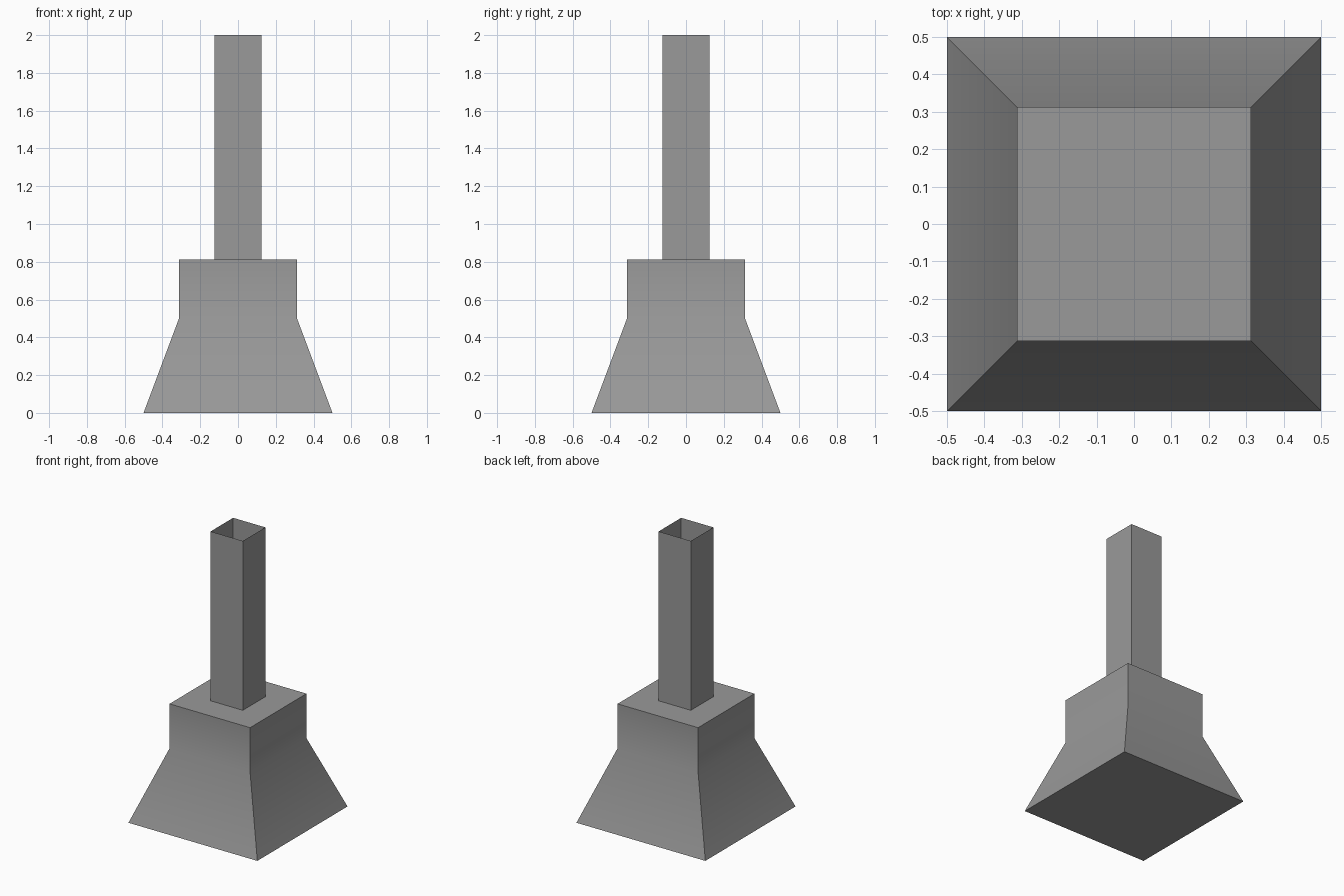
import bpy
import bmesh
import math

default_cube = bpy.data.objects.get("Cube")
if default_cube:
    bpy.data.objects.remove(default_cube, do_unlink=True)

grey = bpy.data.materials.new("stone_grey")
grey.use_nodes = True
colour = (0.32, 0.32, 0.32, 1)
grey.diffuse_color = colour
grey.node_tree.nodes["Principled BSDF"].inputs["Base Color"].default_value = colour


def square_loft(name, profile, capped):
    """Skin square rings given as (half width, height), optionally closed."""
    bm = bmesh.new()
    rings = [[bm.verts.new((sx * half, sy * half, z))
              for sx, sy in ((-1, -1), (1, -1), (1, 1), (-1, 1))]
             for half, z in profile]
    for low, high in zip(rings, rings[1:]):
        for i in range(4):
            j = (i + 1) % 4
            bm.faces.new((low[i], low[j], high[j], high[i]))
    if capped:
        bm.faces.new(rings[0][::-1])
        bm.faces.new(rings[-1])
    mesh = bpy.data.meshes.new(name)
    bm.to_mesh(mesh)
    bm.free()
    mesh.materials.append(grey)
    obj = bpy.data.objects.new(name, mesh)
    bpy.context.collection.objects.link(obj)
    bpy.ops.object.select_all(action="DESELECT")
    obj.select_set(True)
    bpy.context.view_layer.objects.active = obj
    bpy.ops.object.shade_smooth_by_angle(angle=math.radians(30))
    return obj


# Flared body with a straight neck, closed top and bottom
square_loft("flared_base", [(0.5, 0), (0.3125, 0.5), (0.3125, 0.8125)], True)

# Thin-walled square chimney, open at the top
square_loft("chimney", [(0.125, 0.8125), (0.125, 2)], False)
